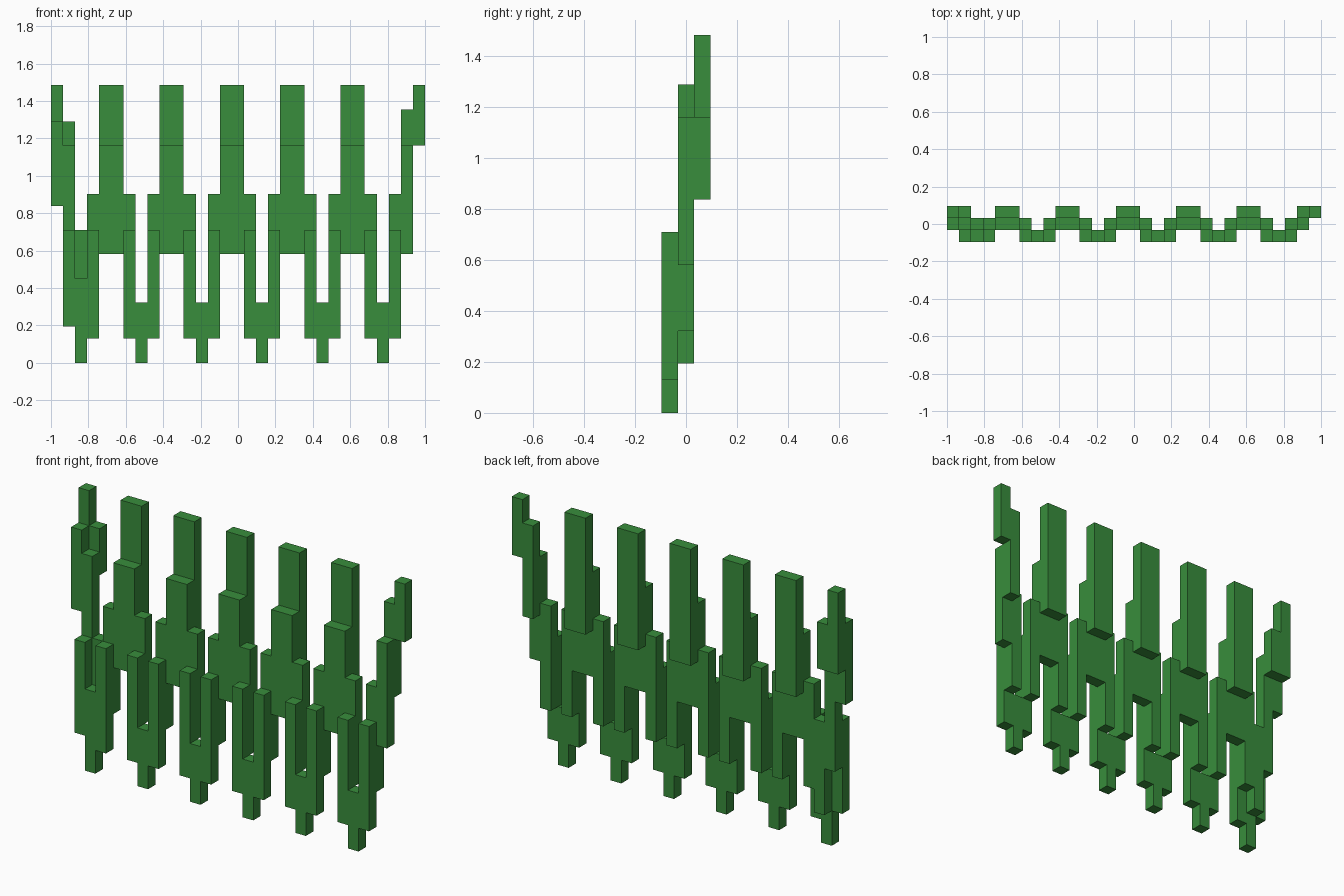
import bpy
import bmesh
from mathutils import Vector

cube = bpy.data.objects.get("Cube")
if cube:
    bpy.data.objects.remove(cube, do_unlink=True)

U = 2 / 31                       # one block
ORIGIN = Vector((-1, -1.5 * U, 0))
FRONT, MIDDLE, BACK = 0, 1, 2    # depth layers

green = bpy.data.materials.new("leaf green")
green.use_nodes = True
colour = (0.040, 0.270, 0.045, 1)
green.diffuse_color = colour
green.node_tree.nodes["Principled BSDF"].inputs["Base Color"].default_value = colour

# Outward direction and ordered corners of each block side
SIDES = {
    (1, 0, 0): ((1, 0, 0), (1, 1, 0), (1, 1, 1), (1, 0, 1)),
    (-1, 0, 0): ((0, 0, 0), (0, 0, 1), (0, 1, 1), (0, 1, 0)),
    (0, 1, 0): ((0, 1, 0), (0, 1, 1), (1, 1, 1), (1, 1, 0)),
    (0, -1, 0): ((0, 0, 0), (1, 0, 0), (1, 0, 1), (0, 0, 1)),
    (0, 0, 1): ((0, 0, 1), (1, 0, 1), (1, 1, 1), (0, 1, 1)),
    (0, 0, -1): ((0, 0, 0), (0, 1, 0), (1, 1, 0), (1, 0, 0)),
}


def build(name, columns):
    """Make a closed shell from columns of (x, layer, bottom, top) in blocks."""
    cells = {(x, y, z) for x, y, lo, hi in columns for z in range(lo, hi)}
    bm = bmesh.new()
    for c in sorted(cells):
        for d, corners in SIDES.items():
            if tuple(a + b for a, b in zip(c, d)) not in cells:
                bm.faces.new([bm.verts.new(ORIGIN + U * (Vector(c) + Vector(k)))
                              for k in corners])
    bmesh.ops.remove_doubles(bm, verts=bm.verts, dist=1e-4)
    bmesh.ops.dissolve_limit(bm, angle_limit=0.01, verts=bm.verts, edges=bm.edges)
    mesh = bpy.data.meshes.new(name)
    bm.to_mesh(mesh)
    bm.free()
    mesh.materials.append(green)
    bpy.context.collection.objects.link(bpy.data.objects.new(name, mesh))


# Five tall folds at the back, each two blocks wide
for n in range(5):
    x = 4 + 5 * n
    build(f"back_fold_{n + 1}",
          [(x + i, layer, lo, hi) for i in (0, 1)
           for layer, lo, hi in ((MIDDLE, 9, 18), (BACK, 13, 23))])

# Five front folds, each with two side blades and a low tip
for n in range(5):
    x = 7 + 5 * n
    sides = [(x + i, layer, lo, hi) for i in (-1, 1)
             for layer, lo, hi in ((FRONT, 2, 11), (MIDDLE, 5, 14))]
    build(f"front_fold_{n + 1}", sides + [(x, FRONT, 0, 5)])

# Stepped end on the model's right
build("right_end", [
    (3, FRONT, 2, 11), (3, MIDDLE, 5, 14),
    (2, FRONT, 0, 7), (2, MIDDLE, 3, 11),
    (1, FRONT, 3, 11), (1, MIDDLE, 7, 18), (1, BACK, 16, 20),
    (0, MIDDLE, 13, 20), (0, BACK, 16, 23),
])

# Stepped end on the model's left
build("left_end", [
    (29, MIDDLE, 9, 18), (29, BACK, 13, 21), (30, BACK, 18, 23),
])
